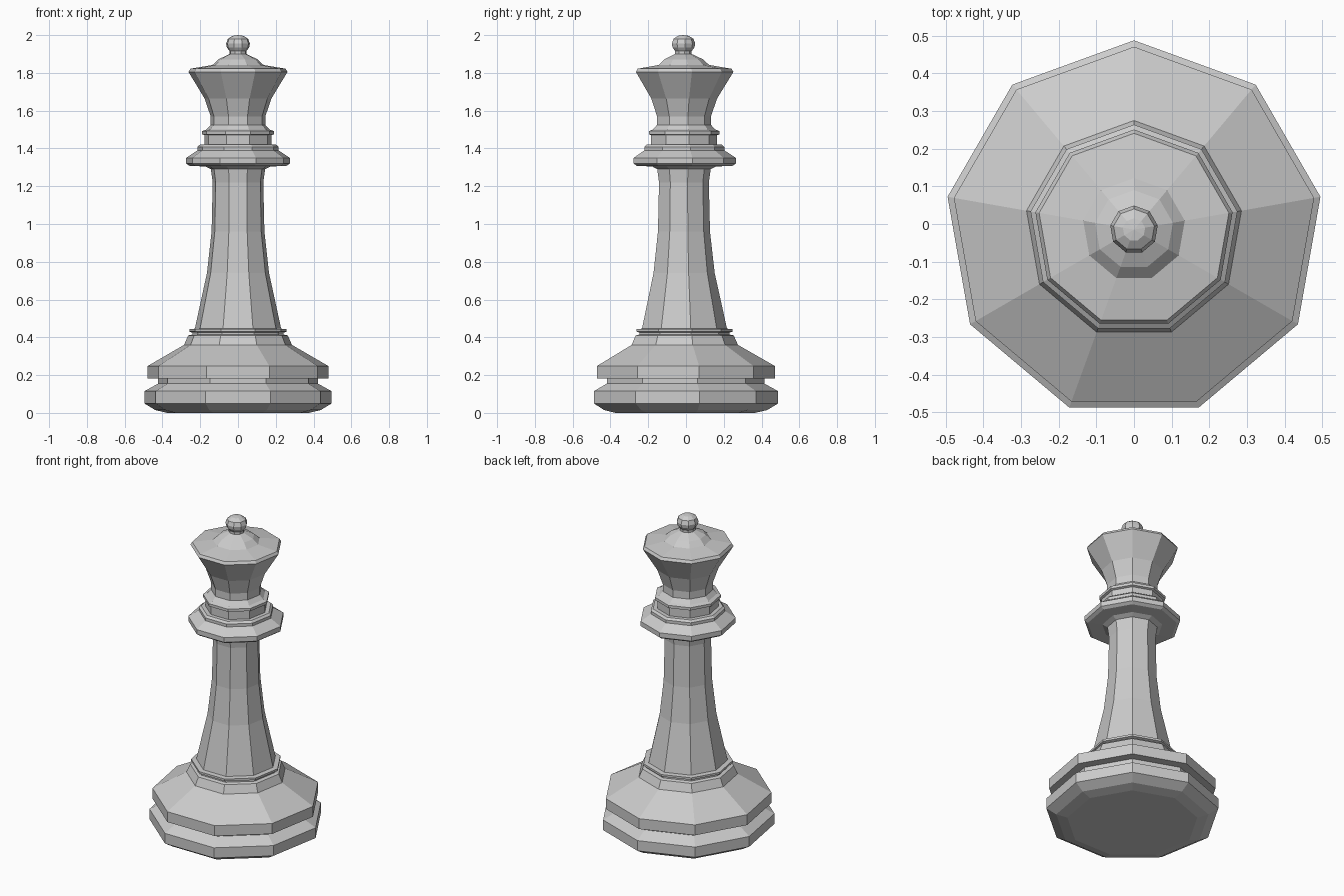
import bpy, bmesh
from math import sin, cos, radians

SIDES = 9
CENTRE_Y = -0.015   # odd side count: shift so the bounding box is centred


def lathe(name, profile):
    """Revolve (radius, height) points, bottom to top, around a 9-sided axis."""
    bm = bmesh.new()
    rings = []
    for r, z in profile:
        if r == 0:
            rings.append([bm.verts.new((0, CENTRE_Y, z))] * SIDES)
        else:
            angles = [radians(90 + 360 * i / SIDES) for i in range(SIDES)]
            rings.append([bm.verts.new((r * cos(a), CENTRE_Y + r * sin(a), z)) for a in angles])
    for low, high in zip(rings, rings[1:]):
        for i in range(SIDES):
            j = (i + 1) % SIDES
            corners = dict.fromkeys([low[i], low[j], high[j], high[i]])
            bm.faces.new(list(corners))
    mesh = bpy.data.meshes.new(name)
    bm.to_mesh(mesh)
    bm.free()
    obj = bpy.data.objects.new(name, mesh)
    bpy.context.collection.objects.link(obj)
    return obj


# Stepped foot with two wide discs; each part starts where the last one ends
lathe("base", [(0, 0), (0.38, 0), (0.445, 0.015), (0.503, 0.05), (0.503, 0.115),
               (0.43, 0.155), (0.43, 0.182), (0.486, 0.182), (0.486, 0.248),
               (0.29, 0.36), (0.268, 0.41)])

# Thin ring at the foot of the column
lathe("lower_ring", [(0.268, 0.41), (0.245, 0.415), (0.245, 0.425), (0.262, 0.43),
                     (0.262, 0.443), (0.232, 0.446)])

# Tapered column
lathe("column", [(0.232, 0.446), (0.167, 0.74), (0.142, 0.96), (0.136, 1.22),
                 (0.146, 1.29)])

# Wide collar and the small ring above it
lathe("collar", [(0.146, 1.29), (0.175, 1.305), (0.26, 1.307), (0.279, 1.32),
                 (0.279, 1.35), (0.218, 1.39), (0.218, 1.408), (0.205, 1.42),
                 (0.18, 1.42), (0.18, 1.47), (0.193, 1.475), (0.193, 1.492),
                 (0.17, 1.5)])

# Flared crown with shallow dome
lathe("crown", [(0.17, 1.5), (0.147, 1.525), (0.147, 1.57), (0.18, 1.665),
                (0.266, 1.805), (0.256, 1.822), (0.137, 1.842), (0.105, 1.872),
                (0.045, 1.9)])

# Ball on a short stem
lathe("finial", [(0.045, 1.9), (0.045, 1.915), (0.06, 1.935), (0.064, 1.955),
                 (0.055, 1.98), (0.03, 1.996), (0, 2.0)])
